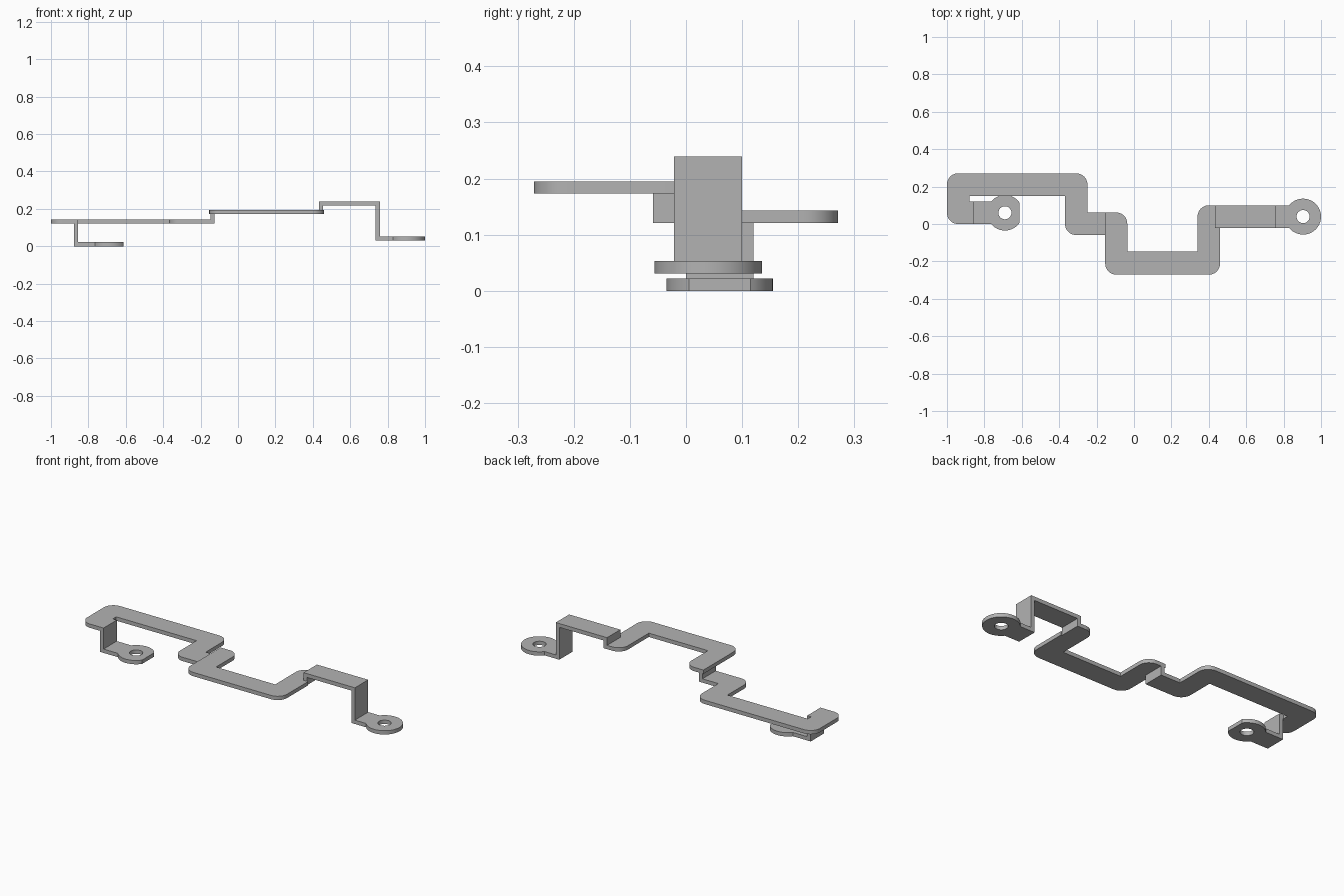
import bpy, bmesh
from math import sin, cos, pi, atan2, tan
from mathutils import Vector

cube = bpy.data.objects.get("Cube")
if cube:
    bpy.data.objects.remove(cube)

T = 0.022   # sheet thickness
R = 0.06    # outer corner radius

metal = bpy.data.materials.new("grey_metal")
GREY = (0.45, 0.45, 0.45, 1)
metal.use_nodes = True
metal.diffuse_color = GREY
metal.node_tree.nodes["Principled BSDF"].inputs["Base Color"].default_value = GREY


def arc(cx, cy, r, a0, a1, n):
    return [(cx + r * cos(a0 + (a1 - a0) * i / n), cy + r * sin(a0 + (a1 - a0) * i / n))
            for i in range(n + 1)]


def rounded(corners):
    """Turn (x, y, radius) corners into an outline with right-angle fillets."""
    out = []
    for i, (x, y, r) in enumerate(corners):
        p = Vector((x, y))
        if not r:
            out.append((x, y))
            continue
        a = (Vector(corners[i - 1][:2]) - p).normalized() * r
        b = (Vector(corners[(i + 1) % len(corners)][:2]) - p).normalized() * r
        c = p + a + b
        for k in range(11):
            t = k / 10 * pi / 2
            out.append(tuple(c - b * cos(t) - a * sin(t)))
    return out


def sheet(name, loops, z0, thickness=T):
    """Flat plate from an outline and optional hole loops."""
    curve = bpy.data.curves.new(name, 'CURVE')
    curve.dimensions = '2D'
    curve.fill_mode = 'BOTH'
    curve.extrude = thickness / 2
    for loop in loops:
        s = curve.splines.new('POLY')
        s.points.add(len(loop) - 1)
        for pt, (x, y) in zip(s.points, loop):
            pt.co = (x, y, 0, 1)
        s.use_cyclic_u = True
    temp = bpy.data.objects.new(name + "_outline", curve)
    bpy.context.collection.objects.link(temp)
    mesh = bpy.data.meshes.new_from_object(
        temp.evaluated_get(bpy.context.evaluated_depsgraph_get()))
    bpy.data.objects.remove(temp)
    bm = bmesh.new()
    bm.from_mesh(mesh)
    bmesh.ops.remove_doubles(bm, verts=bm.verts, dist=1e-5)
    bmesh.ops.translate(bm, verts=bm.verts, vec=(0, 0, z0 + thickness / 2))
    bmesh.ops.recalc_face_normals(bm, faces=bm.faces)
    bm.to_mesh(mesh)
    bm.free()
    mesh.name = name
    mesh.materials.clear()
    mesh.materials.append(metal)
    obj = bpy.data.objects.new(name, mesh)
    bpy.context.collection.objects.link(obj)
    bpy.ops.object.select_all(action='DESELECT')
    obj.select_set(True)
    bpy.context.view_layer.objects.active = obj
    bpy.ops.object.shade_smooth_by_angle()
    return obj


def block(name, x0, x1, y0, y1, z0, z1):
    return sheet(name, [[(x0, y0), (x1, y0), (x1, y1), (x0, y1)]], z0, z1 - z0)


def lug(name, x0, y0, y1, cx, r, z0, x_max):
    """Mounting tab: straight neck, round eye with a bolt hole, clipped at x_max."""
    cy, h = (y0 + y1) / 2, (y1 - y0) / 2
    a = pi - atan2(h, (r * r - h * h) ** 0.5)
    eye = [(min(x, x_max), y) for x, y in arc(cx, cy, r, -a, a, 48)]
    hole = arc(cx, cy, 0.035, 0, 2 * pi, 32)[:-1]
    sheet(name, [[(x0, y1), (x0, y0)] + eye, hole], z0)


# heights of the undersides of each level
LOW, MID, HIGH = 0.121, 0.173, 0.217

# right-hand half: hooked plate, leg and lug
sheet("right_plate", [rounded([
    (-1, 0, R), (-0.855, 0, 0), (-0.855, 0.12, 0), (-0.88, 0.12, 0), (-0.88, 0.151, 0),
    (-0.369, 0.151, 0), (-0.369, -0.059, R), (-0.126, -0.059, 0), (-0.126, 0.062, 0),
    (-0.249, 0.062, 0), (-0.249, 0.271, R), (-1, 0.271, R)])], LOW)
block("right_leg", -0.877, -0.855, 0, 0.12, T, LOW)
lug("right_lug", -0.877, 0, 0.12, -0.69, 0.095, 0, -0.613)

# small step up to the middle plate
block("middle_step", -0.148, -0.126, -0.059, 0.062, LOW + T, MID)

# middle U-shaped plate
sheet("middle_plate", [rounded([
    (-0.154, -0.271, R), (0.46, -0.271, R), (0.46, -0.021, 0), (0.454, -0.021, 0),
    (0.454, 0.1, 0), (0.34, 0.1, R), (0.34, -0.148, 0), (-0.036, -0.148, 0),
    (-0.036, 0.062, R), (-0.154, 0.062, 0)])], MID)

# left-hand half: step, raised bridge, leg and lug
block("left_step", 0.432, 0.454, -0.021, 0.1, MID + T, HIGH)
block("left_bridge", 0.432, 0.758, -0.021, 0.1, HIGH, HIGH + T)
block("left_leg", 0.736, 0.758, -0.021, 0.1, 0.031 + T, HIGH)
lug("left_lug", 0.736, -0.021, 0.1, 0.904, 0.096, 0.031, 1.0)
